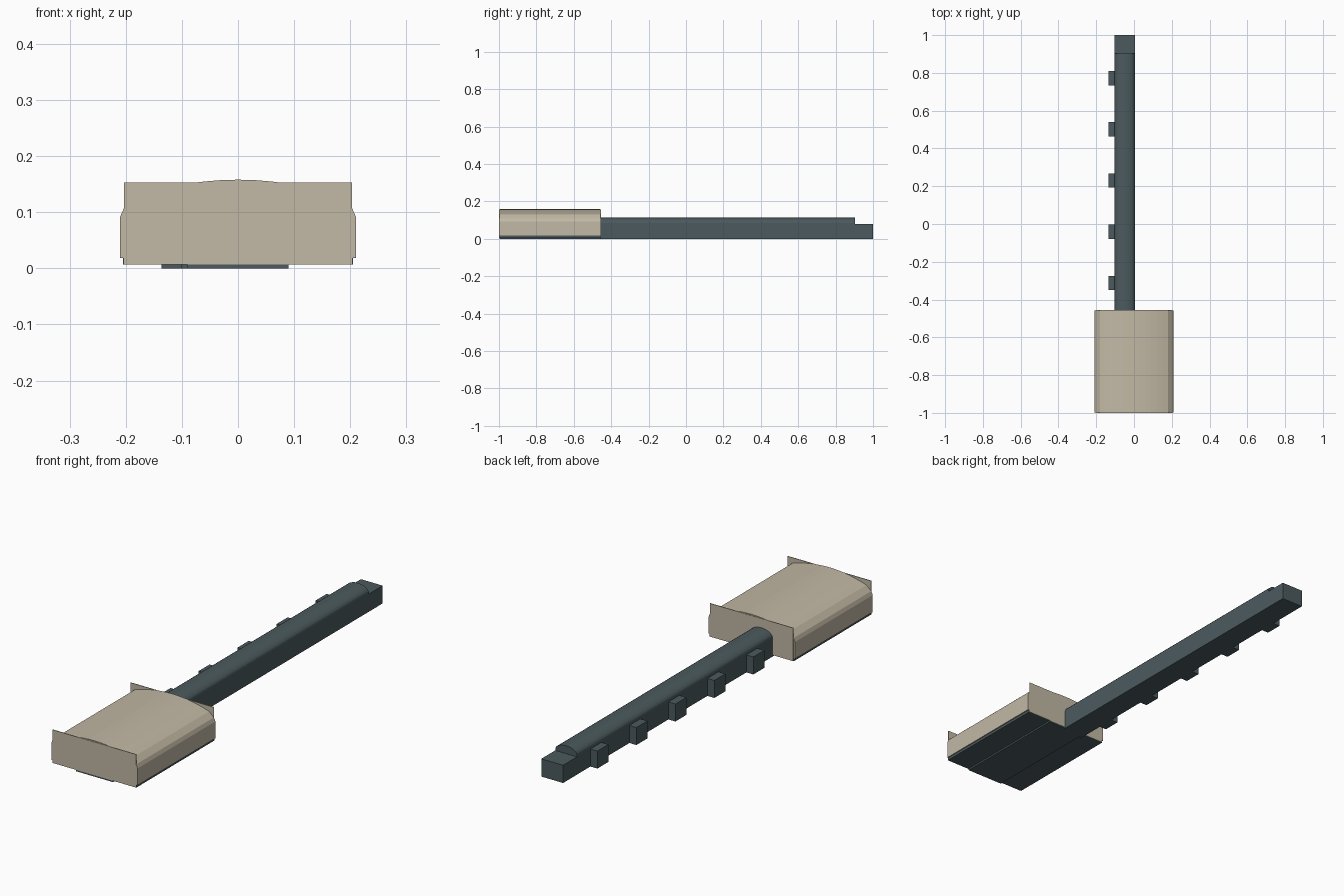
import bpy, bmesh, math

if "Cube" in bpy.data.objects:
    bpy.data.objects.remove(bpy.data.objects["Cube"])

def material(name, rgb):
    m = bpy.data.materials.new(name)
    m.diffuse_color = (*rgb, 1)
    m.use_nodes = True
    m.node_tree.nodes["Principled BSDF"].inputs["Base Color"].default_value = m.diffuse_color
    return m

stone = material("beige stone", (0.54, 0.485, 0.375))
slate = material("dark slate", (0.072, 0.102, 0.112))

def extrude_profile(name, pts, y0, y1, mat):
    """Closed xz outline swept from y0 to y1."""
    bm = bmesh.new()
    face = bm.faces.new([bm.verts.new((x, y0, z)) for x, z in pts])
    ext = bmesh.ops.extrude_face_region(bm, geom=[face])
    verts = [g for g in ext["geom"] if isinstance(g, bmesh.types.BMVert)]
    bmesh.ops.translate(bm, verts=verts, vec=(0, y1 - y0, 0))
    bmesh.ops.recalc_face_normals(bm, faces=bm.faces)
    me = bpy.data.meshes.new(name)
    bm.to_mesh(me)
    bm.free()
    me.materials.append(mat)
    ob = bpy.data.objects.new(name, me)
    bpy.context.collection.objects.link(ob)
    return ob

def box(name, x0, x1, y0, y1, z0, z1, mat):
    return extrude_profile(name, [(x0, z0), (x1, z0), (x1, z1), (x0, z1)], y0, y1, mat)

FRONT, BACK = -1.0, -0.455

# Hall: straight sides, chamfered eaves, shallow faceted arc roof
roof = [(x, 0.158 - 0.9 * x * x) for x in [0.18 - 0.36 * i / 12 for i in range(13)]]
eave = [(0.21, 0.018), (0.21, 0.092), (0.203, 0.108)]
hall = eave + roof + [(-x, z) for x, z in reversed(eave)]
extrude_profile("hall", hall, FRONT + 0.002, BACK - 0.002, stone)

# Flat gable walls at both ends, higher than the eaves
box("front_gable", -0.203, 0.203, FRONT, FRONT + 0.003, 0.007, 0.153, stone)
box("back_gable", -0.203, 0.203, BACK - 0.003, BACK, 0.007, 0.153, stone)

# Dark floor under the hall
box("hall_base", -0.205, 0.205, FRONT + 0.002, BACK - 0.002, 0.007, 0.018, slate)
box("hall_footing", -0.09, 0.09, FRONT + 0.002, BACK, 0.0, 0.007, slate)

# Long wing: low box with a barrel roof stopping short of the end
X0, X1 = -0.102, 0.004
box("wing", X0, X1, BACK - 0.02, 1.0, 0.0, 0.078, slate)
cx, r = (X0 + X1) / 2, (X1 - X0) / 2
barrel = [(cx + r * math.cos(math.pi * i / 12), 0.084 + 0.029 * math.sin(math.pi * i / 12))
          for i in range(13)]
extrude_profile("wing_roof", [(X0, 0.077), (X1, 0.077)] + barrel, BACK - 0.02, 0.903, slate)

# Row of side blocks along the left of the wing
for i in range(5):
    y = -0.312 + 0.271 * i
    box(f"side_block_{i + 1}", -0.136, X0 + 0.002, y - 0.038, y + 0.038, 0.0, 0.077, slate)
